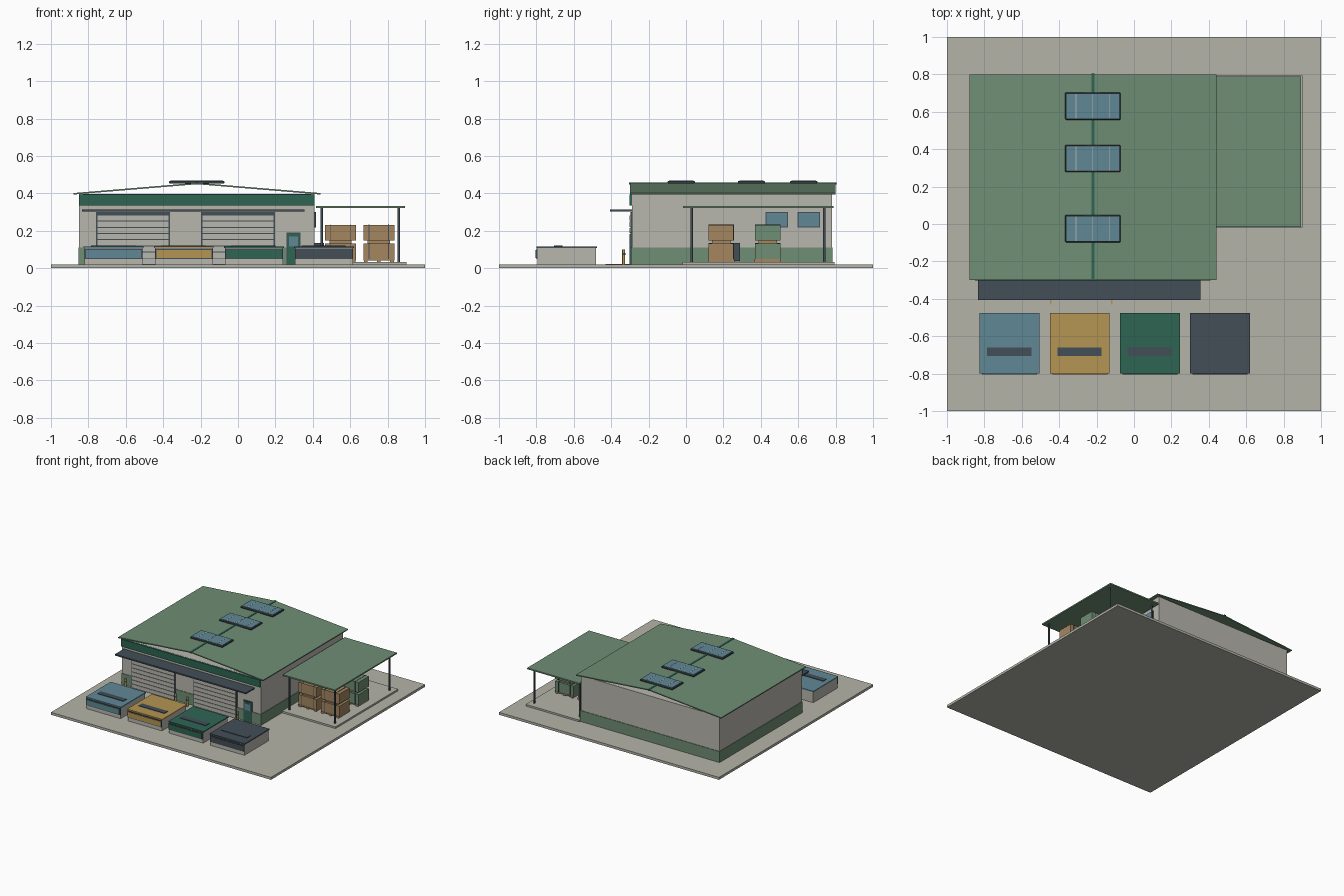
import bpy
import bmesh

cube = bpy.data.objects.get("Cube")
if cube:
    bpy.data.objects.remove(cube, do_unlink=True)


def material(name, red, green, blue):
    """Make a flat material from display values, converted to linear."""
    linear = [((c / 255 + 0.055) / 1.055) ** 2.4 for c in (red, green, blue)]
    mat = bpy.data.materials.new(name)
    mat.use_nodes = True
    mat.diffuse_color = (*linear, 1)
    shader = mat.node_tree.nodes["Principled BSDF"]
    shader.inputs["Base Color"].default_value = (*linear, 1)
    shader.inputs["Roughness"].default_value = 0.8
    return mat


concrete = material("concrete", 180, 180, 169)
wall_grey = material("wall grey", 184, 183, 174)
sage = material("sage green", 111, 142, 117)
forest = material("forest green", 46, 101, 84)
slate = material("dark slate", 66, 78, 86)
glass = material("glass blue", 96, 137, 150)
ochre = material("ochre yellow", 181, 149, 82)
timber = material("timber tan", 164, 134, 96)


def finish(name, bm, mat):
    bmesh.ops.recalc_face_normals(bm, faces=bm.faces)
    mesh = bpy.data.meshes.new(name)
    bm.to_mesh(mesh)
    bm.free()
    mesh.materials.append(mat)
    obj = bpy.data.objects.new(name, mesh)
    bpy.context.collection.objects.link(obj)
    return obj


def box(name, mat, xs, ys, zs):
    """Box given by its (low, high) range on each axis."""
    bm = bmesh.new()
    bmesh.ops.create_cube(bm, size=1)
    for v in bm.verts:
        v.co = [span[0] if c < 0 else span[1]
                for c, span in zip(v.co, (xs, ys, zs))]
    return finish(name, bm, mat)


def post(name, mat, x, y, radius, zs):
    bm = bmesh.new()
    bmesh.ops.create_cone(bm, cap_ends=True, segments=12, radius1=radius,
                          radius2=radius, depth=zs[1] - zs[0])
    bmesh.ops.translate(bm, verts=bm.verts, vec=(x, y, sum(zs) / 2))
    obj = finish(name, bm, mat)
    for face in obj.data.polygons:
        face.use_smooth = abs(face.normal.z) < 0.5
    return obj


def around(centre, half):
    return (centre - half, centre + half)


GROUND = 0.02
FRONT = -0.29
RIDGE_X = -0.22
side_x = (-0.85, 0.41)
hall_y = (FRONT, 0.78)

# Ground slab and main hall
box("ground_slab", concrete, (-1, 1), (-1, 1), (0, GROUND))
box("hall_walls", wall_grey, side_x, hall_y, (GROUND, 0.396))
box("hall_plinth", sage, (-0.854, 0.414), (FRONT - 0.004, 0.784), (GROUND, 0.11))
box("front_fascia", forest, side_x, (FRONT - 0.013, FRONT), (0.335, 0.395))

# Shallow gable roof, open at the ends
eave, peak, thick = 0.394, 0.449, 0.008
profile = [(-0.88, eave), (RIDGE_X, peak), (0.44, eave)]
profile += [(x, z + thick) for x, z in reversed(profile)]
bm = bmesh.new()
rings = [[bm.verts.new((x, y, z)) for x, z in profile] for y in (-0.3, 0.8)]
count = len(profile)
for i in range(count):
    j = (i + 1) % count
    bm.faces.new((rings[0][i], rings[0][j], rings[1][j], rings[1][i]))
for ring in rings:
    bm.faces.new((ring[0], ring[1], ring[4], ring[5]))
    bm.faces.new((ring[1], ring[2], ring[3], ring[4]))
finish("gable_roof", bm, sage)
box("ridge_cap", forest, around(RIDGE_X, 0.008), (-0.305, 0.805), (peak, peak + 0.01))

# Skylights with glazing bars
for y in (-0.025, 0.35, 0.63):
    frame = box("skylight_frame", slate, around(RIDGE_X, 0.148),
                around(y, 0.073), (0.452, 0.467))
    bevel = frame.modifiers.new("soft_edge", "BEVEL")
    bevel.width = 0.004
    box("skylight_glass", glass, around(RIDGE_X, 0.14), around(y, 0.065), (0.46, 0.469))
    for step in (-1, 0, 1):
        box("skylight_bar", wall_grey, around(RIDGE_X + step * 0.09, 0.002),
            around(y, 0.065), (0.465, 0.47))

# Roller doors, bollards and floor lines
for x in (-0.562, 0):
    box("roller_door_frame", slate, around(x, 0.198), (FRONT - 0.008, FRONT),
        (GROUND, 0.3))
    pitch = 0.033
    for i in range(8):
        z = GROUND + 0.003 + i * pitch
        box("roller_door_slat", wall_grey, around(x, 0.19),
            (FRONT - 0.011, FRONT), (z, z + pitch - 0.005))
    for side in (-1, 1):
        bx = x + side * 0.227
        post("bollard", ochre, bx, -0.333, 0.008, (GROUND, 0.1))
        post("bollard_band", slate, bx, -0.333, 0.0085, (0.07, 0.082))
for x in (-0.446, -0.119):
    box("floor_line", ochre, around(x, 0.004), (-0.43, FRONT), (GROUND, GROUND + 0.002))
box("door_awning", slate, (-0.835, 0.355), (-0.405, FRONT), (0.303, 0.314))

# Staff door
box("staff_door_frame", slate, around(0.296, 0.038), (FRONT - 0.008, FRONT),
    (GROUND, 0.19))
box("staff_door", forest, around(0.296, 0.032), (FRONT - 0.011, FRONT), (GROUND, 0.183))
box("staff_door_glass", glass, around(0.296, 0.024), (FRONT - 0.013, FRONT),
    (0.115, 0.17))

# Right-hand side windows and wall cabinet
for y in (0.485, 0.657):
    box("side_window_frame", slate, (0.41, 0.416), around(y, 0.06), (0.217, 0.3))
    box("side_window_glass", glass, (0.41, 0.418), around(y, 0.055), (0.222, 0.295))
box("wall_cabinet", slate, (0.41, 0.46), (0.21, 0.29), (0.04, 0.135))

# Collection containers in a row
for i, mat in enumerate((glass, ochre, forest, slate)):
    x = -0.665 + i * 0.375
    box("container_body", wall_grey, around(x, 0.155), (-0.795, -0.48), (GROUND, 0.11))
    box("container_lid", mat, around(x, 0.16), (-0.798, -0.475), (0.108, 0.117))
    box("container_panel_frame", slate, around(x, 0.155), (-0.8, -0.79), (0.05, 0.105))
    box("container_panel", mat, around(x, 0.147), (-0.804, -0.79), (0.056, 0.098))
    box("container_slot", slate, around(x - 0.002, 0.118), (-0.705, -0.66),
        (0.112, 0.121))

# Storage canopy
box("canopy_pad", concrete, (0.414, 0.9), (-0.02, 0.795), (GROUND, 0.034))
box("canopy_roof", sage, (0.418, 0.892), (-0.015, 0.788), (0.322, 0.333))
for x in (0.447, 0.86):
    for y in (0.03, 0.74):
        post("canopy_post", slate, x, y, 0.007, (0.034, 0.324))

# Palletised bales under the canopy
for y, mat in ((0.188, timber), (0.437, sage)):
    for x in (0.548, 0.753):
        for side in (-1, 0, 1):
            box("pallet_runner", timber, around(x + side * 0.07, 0.01),
                around(y, 0.07), (0.034, 0.042))
        box("pallet_deck", timber, around(x, 0.083), around(y, 0.07), (0.042, 0.049))
        for z in (0.049, 0.149):
            top = z + 0.083
            box("bale", mat, around(x, 0.083), around(y, 0.067), (z, top))
            for side in (-1, 1):
                box("bale_strap", slate, around(x + side * 0.052, 0.002),
                    around(y, 0.069), (z, top + 0.002))
        box("bale_spacer", timber, around(x, 0.06), around(y, 0.05), (0.13, 0.15))
